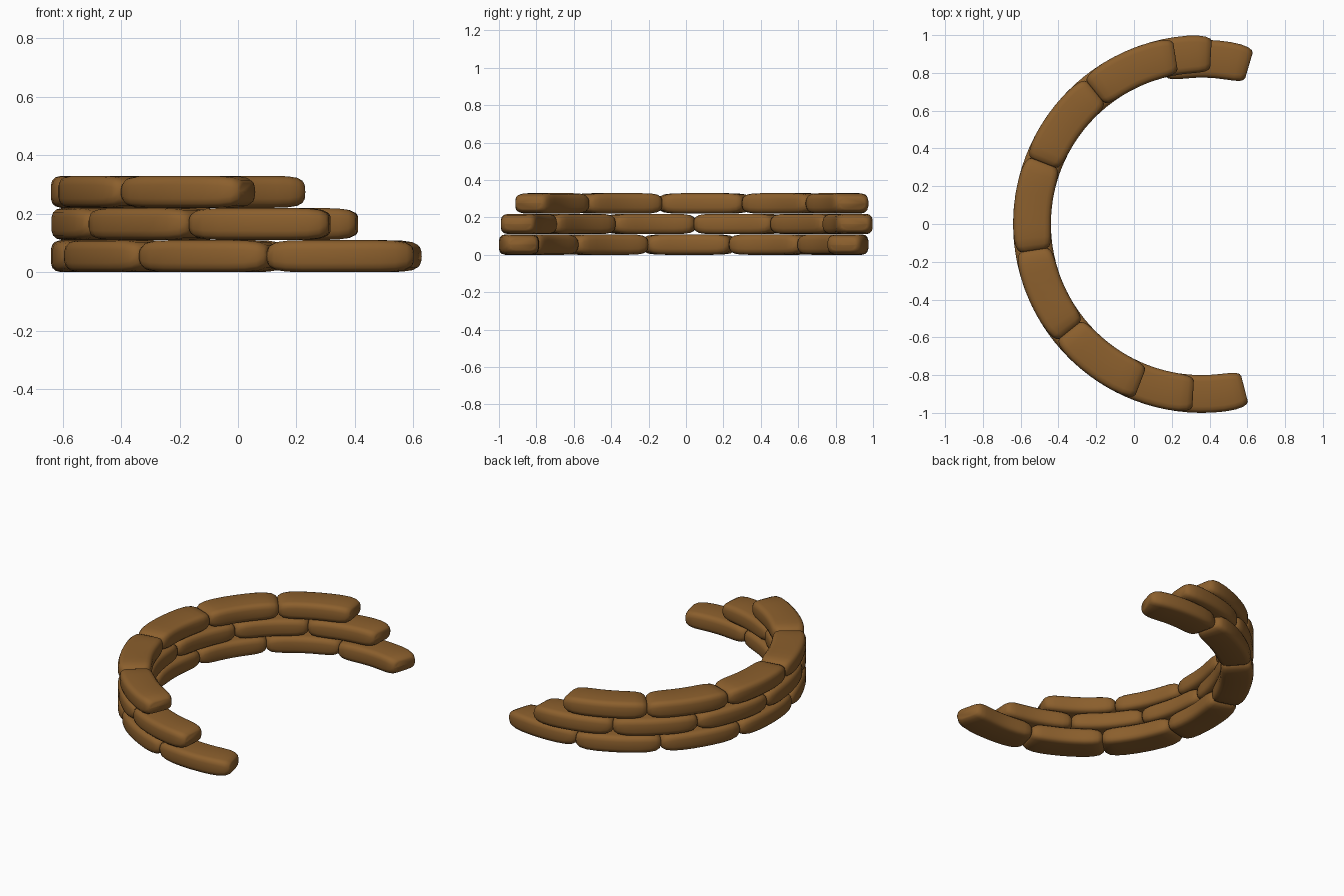
import bpy, bmesh
from math import cos, sin, radians

if "Cube" in bpy.data.objects:
    bpy.data.objects.remove(bpy.data.objects["Cube"])

CX, MID_R, PITCH, LAYER = 0.36, 0.90, 30.0, 0.11

mat = bpy.data.materials.new("brown_sacking")
mat.diffuse_color = (0.26, 0.115, 0.026, 1)
mat.use_nodes = True
mat.node_tree.nodes["Principled BSDF"].inputs["Base Color"].default_value = mat.diffuse_color

# Stations along a bag: (fraction of length, half width, half height)
END = [(0.0, 0.070, 0.030), (0.015, 0.082, 0.038), (0.06, 0.092, 0.048),
       (0.14, 0.098, 0.053), (0.25, 0.100, 0.0545), (0.38, 0.100, 0.0545)]
STATIONS = END + [(0.5, 0.100, 0.0545)] + [(1 - t, w, h) for t, w, h in reversed(END)]


def section(w, h):
    """Rounded rectangle outline as (radial, vertical) points."""
    c = 0.026
    quarter = [(w, h - c * 1.2), (w - c * 0.2, h - c * 0.55),
               (w - c * 0.6, h - c * 0.18), (w - c * 1.3, h)]
    top = quarter + [(-x, z) for x, z in reversed(quarter)]
    return top + [(-x, -z) for x, z in top]


def sandbag(name, a0, a1, z, radius):
    """Loft a soft bag along an arc from angle a0 to a1 (degrees)."""
    bm = bmesh.new()
    rings = []
    for t, w, h in STATIONS:
        a = radians(a0 + (a1 - a0) * t)
        rings.append([bm.verts.new((CX + (radius + r) * cos(a),
                                    (radius + r) * sin(a), z + v))
                      for r, v in section(w, h)])
    n = len(rings[0])
    for p, q in zip(rings, rings[1:]):
        for i in range(n):
            j = (i + 1) % n
            bm.faces.new((p[i], p[j], q[j], q[i]))
    bm.faces.new(rings[0])
    bm.faces.new(rings[-1])
    bmesh.ops.recalc_face_normals(bm, faces=bm.faces)
    for f in bm.faces:
        f.smooth = True
    me = bpy.data.meshes.new(name)
    bm.to_mesh(me)
    bm.free()
    me.materials.append(mat)
    ob = bpy.data.objects.new(name, me)
    bpy.context.collection.objects.link(ob)
    bpy.context.view_layer.objects.active = ob
    ob.select_set(True)
    bpy.ops.object.shade_smooth_by_angle(angle=radians(40))
    ob.select_set(False)


# Three courses, each one bag shorter and offset by about half a bag
COURSES = [("bottom", 73.5, 7, 30.14), ("middle", 87.0, 6, PITCH), ("top", 99.0, 5, 29.95)]
for k, (label, start, count, pitch) in enumerate(COURSES):
    for i in range(count):
        # the first bottom bag sits slightly inward
        radius = MID_R - (0.025 if k == 0 and i == 0 else 0)
        a = start + i * pitch
        sandbag(f"{label}_sandbag_{i + 1}", a, a + pitch, LAYER * (k + 0.5), radius)
